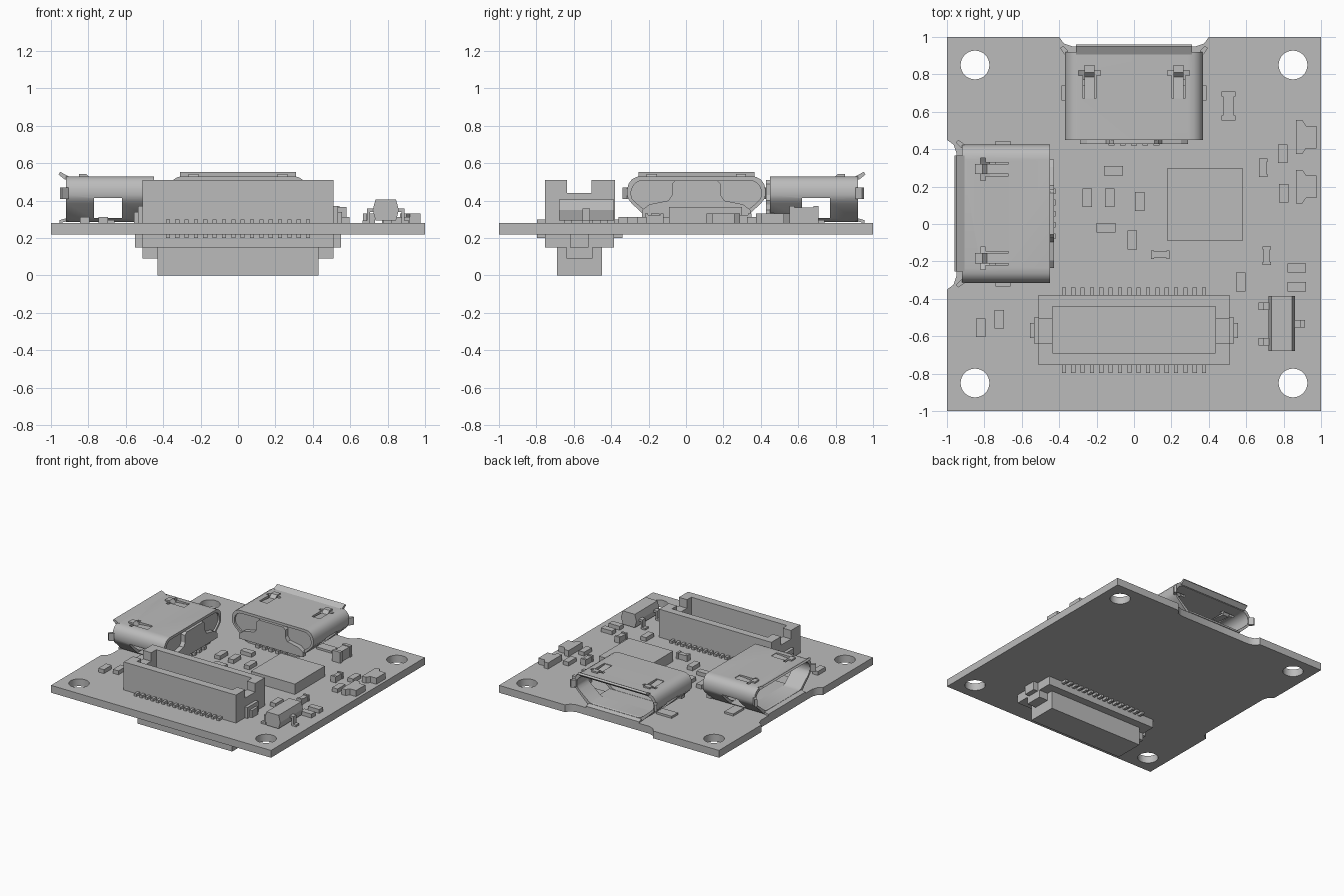
import bpy, bmesh, math
from mathutils import Matrix

cube = bpy.data.objects.get("Cube")
if cube:
    bpy.data.objects.remove(cube, do_unlink=True)

GREY = (0.5, 0.5, 0.5, 1)
grey = bpy.data.materials.new("plain_grey")
grey.use_nodes = True
grey.diffuse_color = GREY
grey.node_tree.nodes["Principled BSDF"].inputs["Base Color"].default_value = GREY
TOP, BOTTOM = 0.28, 0.22


def finish(name, bm, place=None):
    bmesh.ops.recalc_face_normals(bm, faces=bm.faces)
    mesh = bpy.data.meshes.new(name)
    bm.to_mesh(mesh)
    bm.free()
    mesh.materials.append(grey)
    obj = bpy.data.objects.new(name, mesh)
    bpy.context.collection.objects.link(obj)
    if place:
        obj.matrix_world = place
    return obj


def boxes(name, items, place=None):
    """One object from boxes given as (x0, x1, y0, y1, z0, z1)."""
    bm = bmesh.new()
    for x0, x1, y0, y1, z0, z1 in items:
        m = Matrix.Translation(((x0 + x1) / 2, (y0 + y1) / 2, (z0 + z1) / 2))
        m = m @ Matrix.Diagonal((abs(x1 - x0), abs(y1 - y0), abs(z1 - z0), 1))
        bmesh.ops.create_cube(bm, size=1, matrix=m)
    return finish(name, bm, place)


def prism(name, outline, lo, hi, axis="z", place=None):
    """Extrude a flat outline along an axis."""
    put = {"x": lambda a, b, t: (t, a, b),
           "y": lambda a, b, t: (a, t, b),
           "z": lambda a, b, t: (a, b, t)}[axis]
    bm = bmesh.new()
    low = [bm.verts.new(put(a, b, lo)) for a, b in outline]
    high = [bm.verts.new(put(a, b, hi)) for a, b in outline]
    bm.faces.new(low)
    bm.faces.new(high)
    n = len(outline)
    for i in range(n):
        j = (i + 1) % n
        bm.faces.new((low[i], low[j], high[j], high[i]))
    return finish(name, bm, place)


def mirrored(half):
    return half + [(-a, b) for a, b in reversed(half)]


def cut(obj, cutters):
    for c in cutters:
        c.hide_render = True
        mod = obj.modifiers.new("cut", "BOOLEAN")
        mod.operation = "DIFFERENCE"
        mod.solver = "EXACT"
        mod.object = c
    bpy.context.view_layer.update()
    graph = bpy.context.evaluated_depsgraph_get()
    mesh = bpy.data.meshes.new_from_object(obj.evaluated_get(graph))
    obj.modifiers.clear()
    obj.data = mesh
    for c in cutters:
        bpy.data.objects.remove(c, do_unlink=True)


def smooth(obj):
    bpy.ops.object.select_all(action="DESELECT")
    obj.select_set(True)
    bpy.context.view_layer.objects.active = obj
    bpy.ops.object.shade_smooth_by_angle(angle=math.radians(40))


# Circuit board with two edge notches and four mounting holes
notch = [(0.4, 1), (0.375, 0.965), (0.33, 0.95)]
outline = [(1, -1), (1, 1)] + mirrored(notch) + [(-1, 1)]
outline += [(-b, a + 0.05) for a, b in mirrored(notch)] + [(-1, -1)]
board = prism("circuit_board", outline, BOTTOM, TOP)
holes = []
for sx in (-1, 1):
    for sy in (-1, 1):
        bm = bmesh.new()
        bmesh.ops.create_cone(bm, cap_ends=True, segments=32, radius1=0.077, radius2=0.077,
                              depth=0.3, matrix=Matrix.Translation((sx * 0.85, sy * 0.85, 0.25)))
        holes.append(finish("hole_cutter", bm))
cut(board, holes)
smooth(board)


# Metal port: local x is width, y runs from its back to the opening
def port(label, place):
    half = [(0.22, 0.285), (0.25, 0.295), (0.345, 0.385), (0.365, 0.41), (0.37, 0.43),
            (0.37, 0.46), (0.362, 0.49), (0.345, 0.513), (0.32, 0.527), (0.29, 0.53)]
    ring = mirrored(half)

    def inset(sx, sz):
        return [(a * sx, 0.41 + (b - 0.41) * sz) for a, b in ring]

    shell = prism(label + "_shell", ring, 0, 0.47, "y", place)
    cutters = [prism("bore_cutter", inset(0.94, 0.82), -0.1, 0.6, "y", place),
               boxes("window_cutter", [(-0.5, 0.5, 0.17, 0.32, 0.306, 0.415)], place)]
    for s in (-1, 1):
        tee = mirrored([(0.036, 0.22), (0.036, 0.345), (0.06, 0.345), (0.06, 0.37), (0.03, 0.37)])
        cutters.append(prism("slot_cutter", [(a + s * 0.238, b) for a, b in tee],
                             0.49, 0.6, "z", place))
    cut(shell, cutters)
    smooth(shell)
    # Spring tabs with raised tips
    tab = [(0.215, 0.526), (0.215, 0.512), (0.34, 0.502), (0.365, 0.53), (0.4, 0.53),
           (0.4, 0.542), (0.36, 0.542), (0.335, 0.516)]
    for s in (-1, 1):
        prism(label + "_spring_tab", tab, s * 0.238 - 0.027, s * 0.238 + 0.027, "x", place)
    # Flared lips around the opening
    prism(label + "_top_lip", [(0.455, 0.53), (0.455, 0.512), (0.475, 0.512), (0.51, 0.54),
                               (0.5, 0.553)], -0.31, 0.31, "x", place)
    prism(label + "_bottom_lip", [(0.455, 0.31), (0.455, 0.29), (0.505, 0.281), (0.505, 0.295)],
          -0.24, 0.24, "x", place)
    for s in (-1, 1):
        prism(label + "_side_lip", [(s * 0.352, 0.455), (s * 0.37, 0.455), (s * 0.395, 0.49),
                                    (s * 0.38, 0.503), (s * 0.352, 0.475)], 0.41, 0.47, "z", place)
    # Plastic core, folded back flap, feet and contacts
    prism(label + "_core", inset(0.95, 0.85), 0.015, 0.1, "y", place)
    flap = mirrored([(0.29, 0.31), (0.29, 0.35), (0.25, 0.38), (0.15, 0.4), (0.13, 0.43),
                     (0.13, 0.49), (0.11, 0.51)])
    prism(label + "_back_flap", flap, -0.022, 0.02, "y", place)
    feet = [(s * 0.25, s * 0.388, v, v + 0.08, TOP, 0.297) for s in (-1, 1) for v in (0.21,)]
    boxes(label + "_feet", feet, place)
    boxes(label + "_contacts", [(u * 0.06 - 0.015, u * 0.06 + 0.015, -0.03, 0.05, TOP, 0.305)
                                for u in range(-2, 3)], place)


port("back_port", Matrix.Translation((0, 0.45, 0)))
port("side_port", Matrix.Translation((-0.45, 0.055, 0)) @ Matrix.Rotation(math.pi / 2, 4, "Z"))

# Upper socket: open tray with a notch in each end
socket = boxes("socket_housing", [(-0.51, 0.51, -0.755, -0.38, TOP, 0.51)])
cut(socket, [boxes("cavity_cutter", [(-0.435, 0.435, -0.69, -0.44, 0.33, 0.6)]),
             boxes("end_notch_cutter", [(-0.6, 0.6, -0.635, -0.505, 0.44, 0.7)])])

# Lower plug: flange, end guides and deep tongue
boxes("plug_flange", [(-0.51, 0.51, -0.755, -0.385, 0.15, BOTTOM)])
boxes("plug_end_guides", [(-0.51, 0.51, -0.64, -0.5, 0.09, 0.15)])
boxes("plug_tongue", [(-0.43, 0.43, -0.69, -0.45, 0, 0.15)])

# Anchor tabs and two rows of pins on both faces of the board
anchors, pins = [], []
for s in (-1, 1):
    anchors += [(s * 0.5, s * 0.535, -0.64, -0.5, TOP, 0.37),
                (s * 0.5, s * 0.555, -0.61, -0.53, TOP, 0.34),
                (s * 0.5, s * 0.55, -0.62, -0.52, 0.15, BOTTOM)]
    for i in range(16):
        x = (i - 7.5) * 0.05
        y = -0.568 + s * 0.18
        for z0, z1 in ((TOP, 0.3), (0.2, BOTTOM)):
            pins.append((x - 0.011, x + 0.011, y, y + s * 0.048, z0, z1))
boxes("anchor_tabs", anchors)
boxes("connector_pins", pins)

# Main chip
boxes("main_chip", [(0.18, 0.58, -0.09, 0.3, TOP, 0.365)])

# Small chips lying along x, then along y
wide = [(-0.11, 0.285), (-0.15, -0.02), (0.87, -0.235), (0.87, -0.335)]
tall = [(-0.25, 0.14), (-0.13, 0.14), (0.03, 0.12), (-0.01, -0.085), (0.57, -0.31),
        (0.795, 0.375), (0.8, 0.165), (-0.82, -0.555), (-0.72, -0.51)]
boxes("flat_parts", [(x - 0.05, x + 0.05, y - 0.025, y + 0.025, TOP, 0.312) for x, y in wide]
      + [(x - 0.025, x + 0.025, y - 0.05, y + 0.05, TOP, 0.312) for x, y in tall])


# Waisted parts: two end caps and a thinner body
def waisted(name, x, y, w, h, top, turned=False):
    place = Matrix.Translation((x, y, 0)) @ Matrix.Rotation(math.pi / 2 * turned, 4, "Z")
    w, h = w / 2, h / 2
    boxes(name, [(-w, w, s * h * 0.65, s * h, TOP, top) for s in (-1, 1)]
          + [(-w * 0.8, w * 0.8, -h * 0.65, h * 0.65, TOP, top - 0.006)], place)


waisted("large_capacitor", 0.505, 0.63, 0.075, 0.155, 0.37)
waisted("resistor_a", 0.69, 0.3, 0.045, 0.1, 0.33)
waisted("resistor_b", 0.71, -0.17, 0.045, 0.1, 0.33)
waisted("resistor_c", 0.14, -0.165, 0.045, 0.1, 0.33, True)

# Indicator lamps
for y in (0.465, 0.2):
    lamp = [(0.865, y - 0.09), (0.9, y - 0.09), (0.92, y - 0.06), (0.975, y - 0.06),
            (0.975, y + 0.06), (0.92, y + 0.06), (0.9, y + 0.09), (0.865, y + 0.09)]
    prism("indicator_lamp", lamp, TOP, 0.33)

# Three-legged transistor with bevelled body and bent leads
prism("transistor_body", [(0.735, 0.295), (0.845, 0.295), (0.86, 0.35), (0.845, 0.405),
                          (0.735, 0.405), (0.72, 0.35)], -0.68, -0.385, "y")
leads = []
for s, y in ((-1, -0.44), (-1, -0.63), (1, -0.533)):
    x = 0.79 + s * 0.06
    leads += [(x, x + s * 0.035, y - 0.02, y + 0.02, 0.34, 0.357),
              (x + s * 0.025, x + s * 0.04, y - 0.02, y + 0.02, TOP, 0.357),
              (x + s * 0.025, x + s * 0.065, y - 0.02, y + 0.02, TOP, 0.295)]
boxes("transistor_leads", leads)
